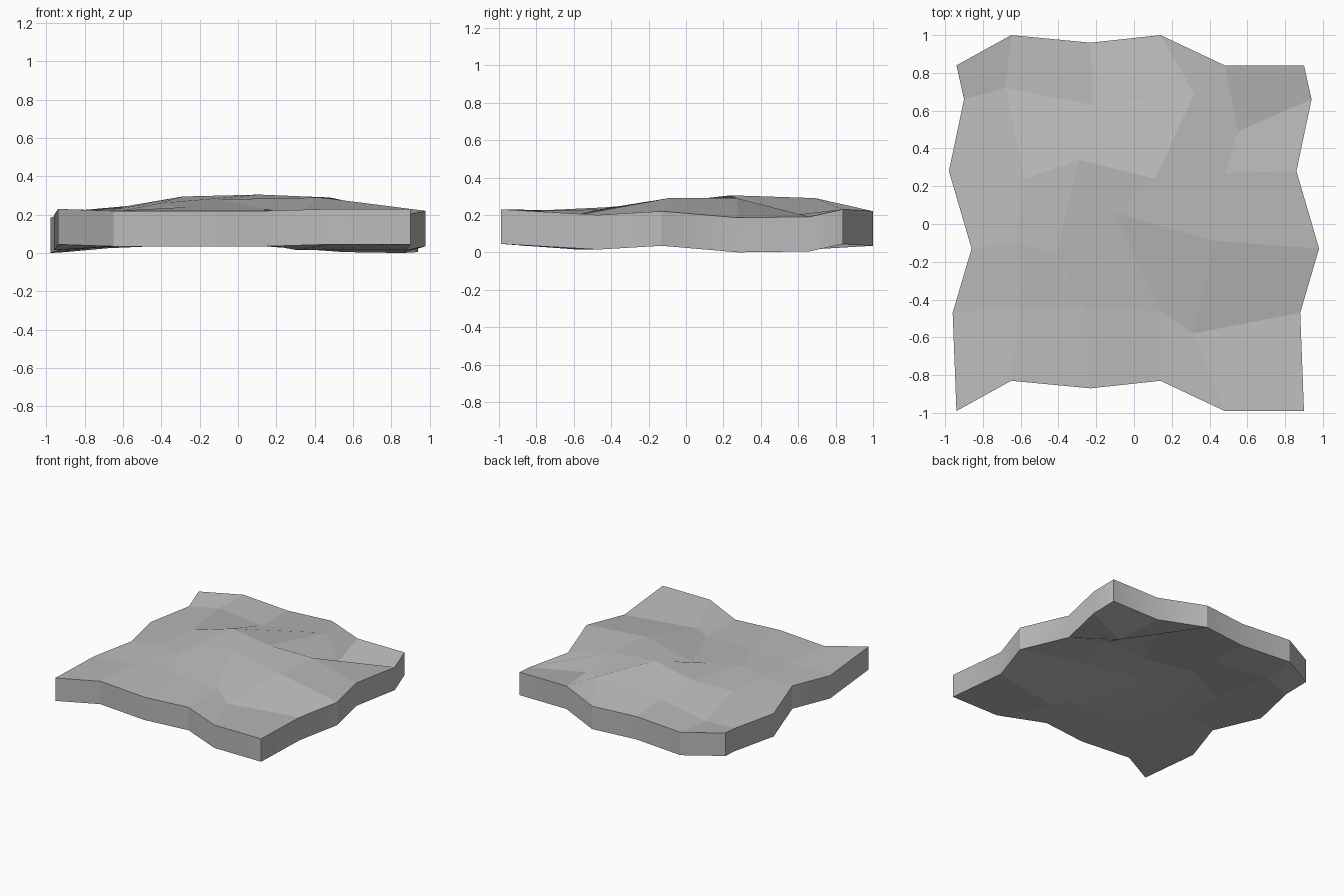
import bpy
import bmesh
from math import radians
from mathutils import Vector

default_cube = bpy.data.objects.get("Cube")
if default_cube:
    bpy.data.objects.remove(default_cube, do_unlink=True)

THICKNESS = 0.185
TILE_X, TILE_Y = 1.84, 1.83

# Repeating ground pattern, front row to back row, in hundredths of a unit
PATTERN = [
    [(-94, -99, 23), (-65, -83, 22), (-23, -87, 22), (14, -83, 22), (48, -99, 23)],
    [(-96, -47, 20), (-61, -44, 22), (-26, -44, 24), (14, -46, 23), (31, -58, 20)],
    [(-86, -13, 22), (-62, -10, 23), (-41, -16, 26), (-10, 6, 28), (43, -9, 29)],
    [(-98, 28, 18.5), (-58, 24, 24.5), (-29, 34, 29.5), (11, 24, 30.5), (48, 27, 29)],
    [(-90, 66, 19), (-68, 72, 21), (-22, 63, 23), (32, 69, 29), (55, 49, 19)],
]
COUNT = len(PATTERN)


def ground_point(column, row):
    """Point of the pattern, wrapped so that opposite edges match."""
    point = Vector(PATTERN[row % COUNT][column % COUNT]) / 100
    point.x += TILE_X * (column // COUNT)
    point.y += TILE_Y * (row // COUNT)
    return point


# One neutral stone material
stone = bpy.data.materials.new("grey_stone")
stone.use_nodes = True
grey = (0.5, 0.5, 0.5, 1)
stone.diffuse_color = grey
stone.node_tree.nodes["Principled BSDF"].inputs["Base Color"].default_value = grey

bm = bmesh.new()


def add_sheet(drop):
    """Grid of vertices following the ground, lowered by the given amount."""
    offset = Vector((0, 0, -drop))
    return [[bm.verts.new(ground_point(column, row) + offset)
             for column in range(COUNT + 1)] for row in range(COUNT + 1)]


top = add_sheet(0)
bottom = add_sheet(THICKNESS)

# Faceted upper and lower surfaces
for row in range(COUNT):
    for column in range(COUNT):
        corners = [(row, column), (row, column + 1),
                   (row + 1, column + 1), (row + 1, column)]
        bm.faces.new([top[r][c] for r, c in corners])
        bm.faces.new([bottom[r][c] for r, c in reversed(corners)])

# Upright rim walls, walked anticlockwise around the outline
steps = range(COUNT)
outline = [(0, i) for i in steps] + [(i, COUNT) for i in steps]
outline += [(COUNT, COUNT - i) for i in steps] + [(COUNT - i, 0) for i in steps]
for (r, c), (s, d) in zip(outline, outline[1:] + outline[:1]):
    wall = bm.faces.new((bottom[r][c], bottom[s][d], top[s][d], top[r][c]))
    wall.smooth = True

# Keep the rim and strong wall corners crisp
bm.normal_update()
for edge in bm.edges:
    both_walls = all(face.smooth for face in edge.link_faces)
    edge.smooth = both_walls and edge.calc_face_angle() < radians(30)

mesh = bpy.data.meshes.new("ground_tile")
bm.to_mesh(mesh)
bm.free()
mesh.materials.append(stone)
tile = bpy.data.objects.new("ground_tile", mesh)
bpy.context.collection.objects.link(tile)
